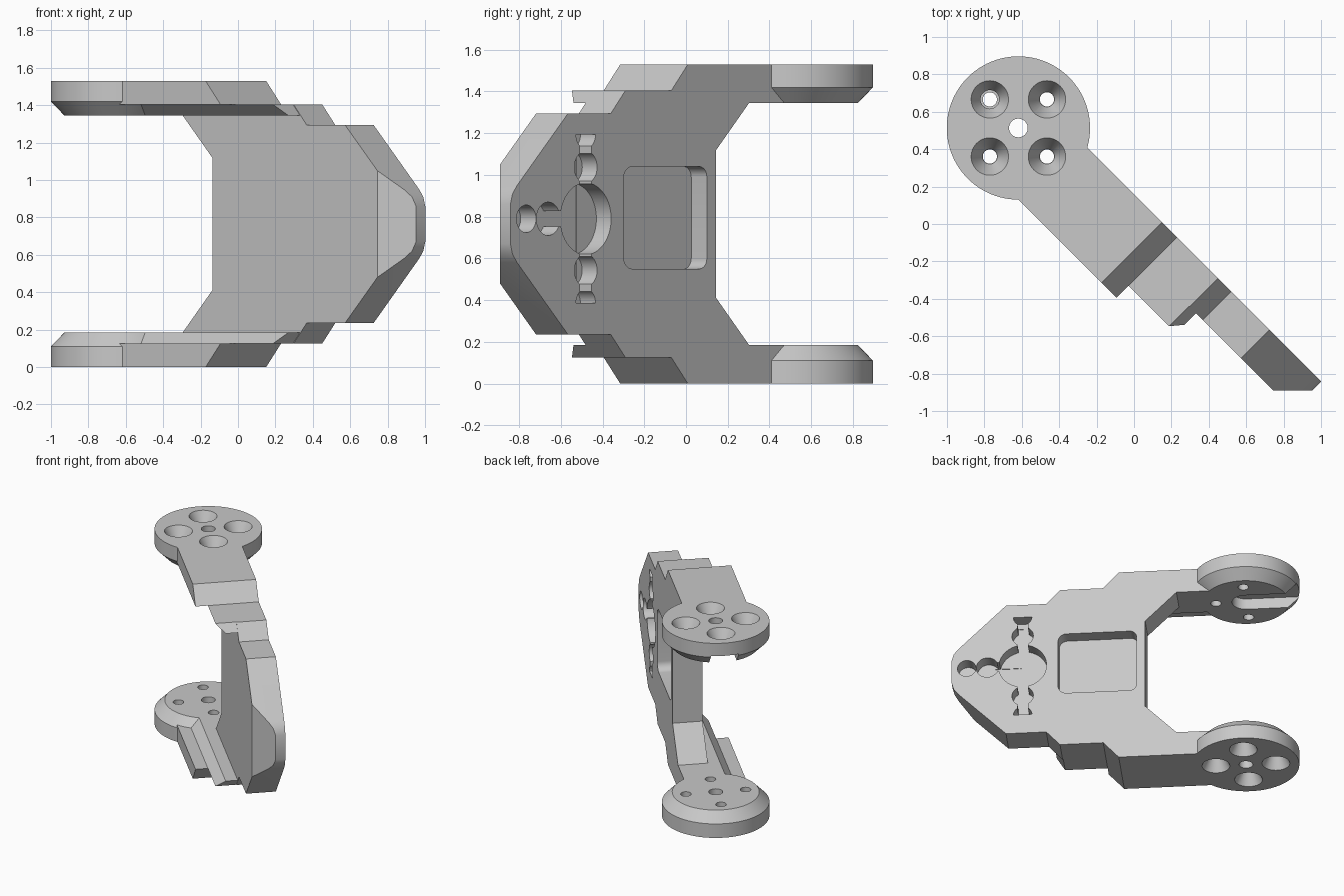
import bpy, bmesh, math
from mathutils import Matrix, Vector

H = 1.53                      # overall height
HUB_U, HUB_V = -0.80, -0.074  # hub axis in the bracket's own frame (u along, v across)
FRONT, BACK = -0.103, 0.113   # plate faces across v

cube = bpy.data.objects.get("Cube")
if cube:
    bpy.data.objects.remove(cube, do_unlink=True)

grey = bpy.data.materials.new("plain grey")
grey.use_nodes = True
grey.diffuse_color = (0.58, 0.58, 0.58, 1)
grey.node_tree.nodes["Principled BSDF"].inputs["Base Color"].default_value = (0.58, 0.58, 0.58, 1)


def finish(bm, name):
    bmesh.ops.recalc_face_normals(bm, faces=bm.faces[:])
    mesh = bpy.data.meshes.new(name)
    bm.to_mesh(mesh)
    bm.free()
    mesh.materials.append(grey)
    ob = bpy.data.objects.new(name, mesh)
    bpy.context.collection.objects.link(ob)
    return ob


def prism(name, outline, v0, v1, cut=None):
    """Extrude a (u, z) outline across v, optionally sliced by a plane (point, normal)."""
    bm = bmesh.new()
    face = bm.faces.new([bm.verts.new((u, v0, z)) for u, z in outline])
    ext = bmesh.ops.extrude_face_region(bm, geom=[face])
    moved = [g for g in ext["geom"] if isinstance(g, bmesh.types.BMVert)]
    bmesh.ops.translate(bm, verts=moved, vec=(0, v1 - v0, 0))
    bmesh.ops.recalc_face_normals(bm, faces=bm.faces[:])
    if cut:
        geom = bm.verts[:] + bm.edges[:] + bm.faces[:]
        bmesh.ops.bisect_plane(bm, geom=geom, plane_co=cut[0], plane_no=cut[1], clear_outer=True)
        bmesh.ops.holes_fill(bm, edges=[e for e in bm.edges if e.is_boundary], sides=0)
    return finish(bm, name)


def lathe(name, u, v, r0, r1, z0, z1, seg=64):
    bm = bmesh.new()
    place = Matrix.Translation((u, v, (z0 + z1) / 2))
    bmesh.ops.create_cone(bm, cap_ends=True, segments=seg, radius1=r0, radius2=r1,
                          depth=z1 - z0, matrix=place)
    return finish(bm, name)


def arc(u, z, r, a0=0, a1=360, n=32):
    count = n if a1 - a0 == 360 else n + 1
    angles = [math.radians(a0 + (a1 - a0) * i / n) for i in range(count)]
    return [(u + r * math.cos(a), z + r * math.sin(a)) for a in angles]


def box(u0, u1, z0, z1):
    return [(u0, z0), (u1, z0), (u1, z1), (u0, z1)]


def combine(target, tool, operation):
    mod = target.modifiers.new(operation, "BOOLEAN")
    mod.operation, mod.solver, mod.object = operation, "EXACT", tool
    bpy.context.view_layer.objects.active = target
    bpy.ops.object.modifier_apply(modifier=mod.name)
    bpy.data.objects.remove(tool, do_unlink=True)


def flip(points):
    return [(u, H - z) for u, z in reversed(points)]


# Main C-shaped plate with stepped edges and a blunt rounded tip
outer = [(-0.7, 0), (0.10, 0), (0.212, 0.125), (0.523, 0.125), (0.622, 0.235),
         (0.912, 0.235), (1.258, 0.581), (1.288, 0.62), (1.303, 0.67)]
inner = [(-0.09, 0.412), (-0.315, 0.185), (-0.7, 0.185)]
bracket = prism("hinge_bracket", outer + flip(outer) + flip(inner) + inner, FRONT, BACK,
                (Vector((1.157, FRONT, 0)), Vector((1, -1, 0))))

# Arms: wide outer layer plus a chamfered inner rib, top and bottom
layer = [(-0.7, 0), (0.10, 0), (0.212, 0.125), (-0.7, 0.125)]
rib = [(-0.69, 0.06), (0.05, 0.06), (0.05, 0.125), (0.518, 0.125), (0.572, 0.185), (-0.69, 0.185)]
for side in (0, 1):
    shape = flip if side else list
    slope = (Vector((0, -0.255, H - 0.125 if side else 0.125)),
             Vector((0, -0.06, -0.065 if side else 0.065)))
    combine(bracket, prism("arm_layer", shape(layer), -0.345, 0.05), "UNION")
    combine(bracket, prism("arm_rib", shape(rib), -0.40, 0.04, slope), "UNION")

# Round hubs, chamfered on the inner side
for side in (0, 1):
    bm = bmesh.new()
    ring = [(0.383, 0), (0.383, 0.11), (0.31, 0.185)]
    rows = []
    for r, z in ring:
        rows.append([bm.verts.new((HUB_U + x, HUB_V + y, H - z if side else z))
                     for x, y in arc(0, 0, r, n=96)])
    for a, b in zip(rows, rows[1:]):
        for i in range(len(a)):
            j = (i + 1) % len(a)
            bm.faces.new((a[i], a[j], b[j], b[i]))
    bm.faces.new(rows[0])
    bm.faces.new(rows[-1])
    combine(bracket, finish(bm, "hub"), "UNION")

# Hub holes: a plain centre bore and four deep countersinks
combine(bracket, lathe("centre_bore", HUB_U, HUB_V, 0.05, 0.05, -0.1, H + 0.1, 32), "DIFFERENCE")
for du, dv in ((0.216, 0), (-0.216, 0), (0, 0.216), (0, -0.216)):
    u, v = HUB_U + du, HUB_V + dv
    combine(bracket, lathe("screw_bore", u, v, 0.038, 0.038, -0.1, H + 0.1, 32), "DIFFERENCE")
    combine(bracket, lathe("sink", u, v, 0.105, 0.04, -0.01, 0.12, 48), "DIFFERENCE")
    combine(bracket, lathe("sink", u, v, 0.04, 0.105, H - 0.12, H + 0.01, 48), "DIFFERENCE")

# Open-ended groove under the upper hub
bm = bmesh.new()
track = arc(HUB_U, HUB_V, 0.1, -90, 90, 24) + [(-1.3, HUB_V + 0.1), (-1.3, HUB_V - 0.1)]
base = bm.faces.new([bm.verts.new((x, y, 1.25)) for x, y in track])
top = bmesh.ops.extrude_face_region(bm, geom=[base])["geom"]
bmesh.ops.translate(bm, verts=[g for g in top if isinstance(g, bmesh.types.BMVert)], vec=(0, 0, 0.18))
combine(bracket, finish(bm, "groove"), "DIFFERENCE")

# Blind pockets in the back face: horn recess, its spokes and a rounded window
CU, CZ = 0.792, 0.79
window = (arc(0.477, 0.98, 0.06, 0, 90, 8) + arc(0.022, 0.99, 0.05, 90, 180, 8)
          + arc(0.022, 0.60, 0.05, 180, 270, 8) + arc(0.477, 0.61, 0.06, 270, 360, 8))
pockets = [
    arc(CU, CZ, 0.172, n=64),
    arc(CU, CZ + 0.247, 0.077), arc(CU, CZ - 0.247, 0.077),
    arc(CU, CZ + 0.403, 0.066, 180, 360), arc(CU, CZ - 0.403, 0.066, 0, 180),
    arc(CU + 0.254, CZ, 0.08), arc(CU + 0.403, CZ, 0.066),
    box(CU - 0.038, CU + 0.038, CZ - 0.36, CZ + 0.36),
    box(CU, CU + 0.25, CZ - 0.038, CZ + 0.038),
    window,
]
for i, outline in enumerate(pockets):
    floor = BACK - 0.1 - 0.0006 * i
    combine(bracket, prism("pocket", outline, floor, BACK + 0.05), "DIFFERENCE")

# Turn the bracket to its diagonal stance and shade it
bracket.data.transform(Matrix.Rotation(math.radians(-45), 4, "Z"))
bpy.ops.object.select_all(action="DESELECT")
bracket.select_set(True)
bpy.context.view_layer.objects.active = bracket
bpy.ops.object.shade_smooth_by_angle(angle=math.radians(25))
